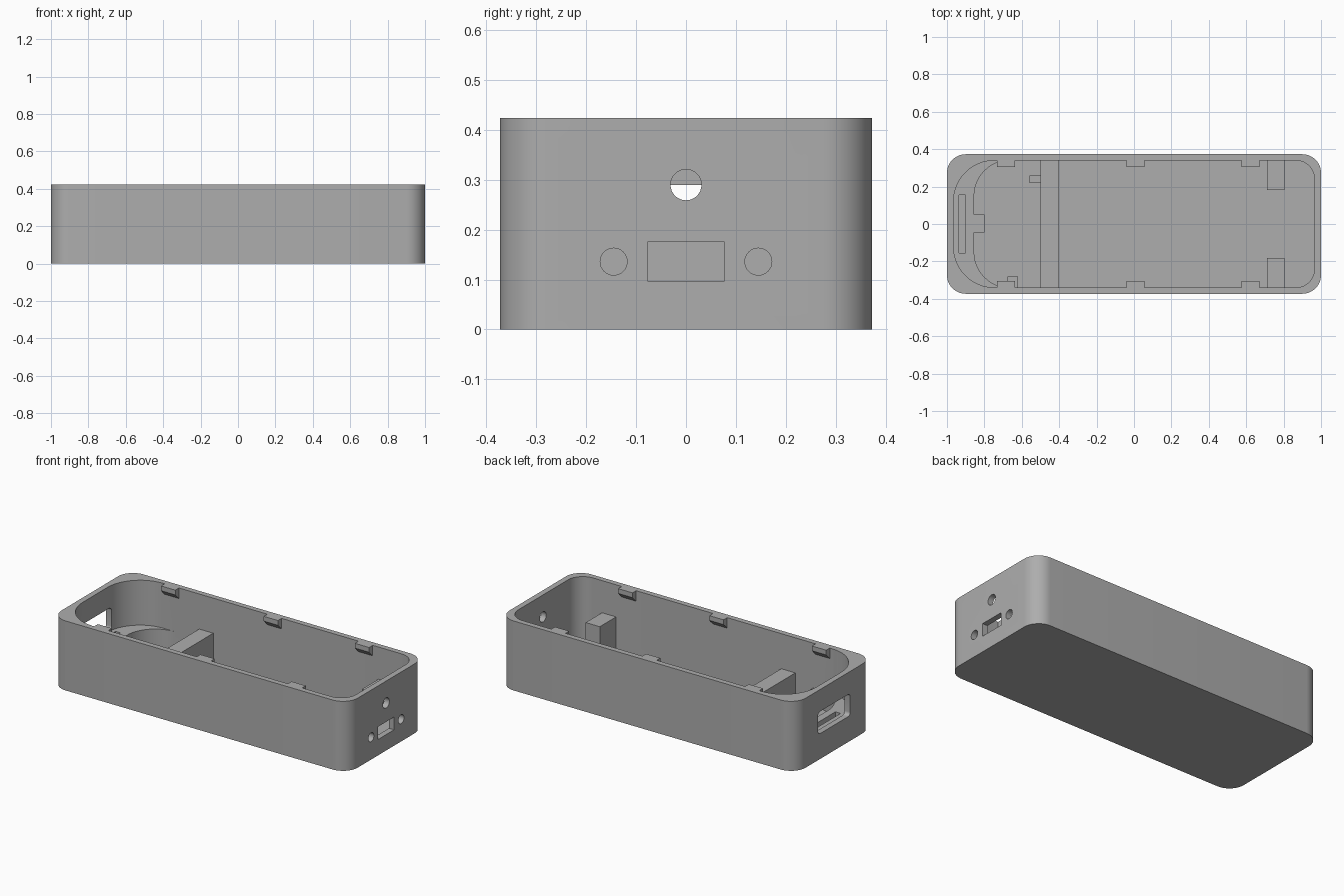
import bpy, bmesh
from math import sin, cos, pi, radians

if "Cube" in bpy.data.objects:
    bpy.data.objects.remove(bpy.data.objects["Cube"])

grey = bpy.data.materials.new("plain_grey")
grey.use_nodes = True
COLOUR = (0.42, 0.42, 0.42, 1)
grey.diffuse_color = COLOUR
grey.node_tree.nodes["Principled BSDF"].inputs["Base Color"].default_value = COLOUR

H, WALL_Y, RIM_X, FLOOR, LEDGE = 0.424, 0.34, 0.965, 0.035, 0.15


def rounded(a0, a1, b0, b1, r_low, r_high, n=12):
    """Rounded rectangle with its own radius at the low-a and high-a ends."""
    pts = []
    for a, b, r, sa, sb, start in ((a1, b1, r_high, -1, -1, 0), (a0, b1, r_low, 1, -1, 1),
                                   (a0, b0, r_low, 1, 1, 2), (a1, b0, r_high, -1, 1, 3)):
        for i in range(n + 1):
            t = (start + i / n) * pi / 2
            pts.append((a + sa * r + r * cos(t), b + sb * r + r * sin(t)))
    return pts


def circle(a, b, r, n=32):
    return [(a + r * cos(2 * pi * i / n), b + r * sin(2 * pi * i / n)) for i in range(n)]


def rect(a0, a1, b0, b1):
    return [(a0, b0), (a1, b0), (a1, b1), (a0, b1)]


def prism(name, pts, lo, hi, axis="z"):
    """Extrude a flat outline along z (outline in xy) or x (outline in yz)."""
    place = (lambda p, h: (*p, h)) if axis == "z" else (lambda p, h: (h, *p))
    bm = bmesh.new()
    base = bm.faces.new([bm.verts.new(place(p, lo)) for p in pts])
    out = bmesh.ops.extrude_face_region(bm, geom=[base])
    for v in out["geom"]:
        if isinstance(v, bmesh.types.BMVert):
            v.co["xyz".index(axis)] = hi
    bmesh.ops.recalc_face_normals(bm, faces=bm.faces)
    mesh = bpy.data.meshes.new(name)
    bm.to_mesh(mesh)
    bm.free()
    mesh.materials.append(grey)
    ob = bpy.data.objects.new(name, mesh)
    bpy.context.collection.objects.link(ob)
    return ob


def activate(ob):
    bpy.ops.object.select_all(action="DESELECT")
    ob.select_set(True)
    bpy.context.view_layer.objects.active = ob


def cut(ob, cutter):
    cutter.hide_render = True
    mod = ob.modifiers.new("cut", "BOOLEAN")
    mod.operation, mod.solver, mod.object = "DIFFERENCE", "EXACT", cutter
    activate(ob)
    bpy.ops.object.modifier_apply(modifier=mod.name)
    bpy.data.objects.remove(cutter)


# Open case: outer block, main cavity, then the wider cavity above the end ledge
case = prism("case", rounded(-1, 1, -0.373, 0.373, 0.1, 0.1), 0, H)
cut(case, prism("cavity", rounded(-0.855, RIM_X, -WALL_Y, WALL_Y, 0.19, 0.1), FLOOR, 0.6))
cut(case, prism("ledge_cavity", rounded(-RIM_X, 0, -WALL_Y, WALL_Y, 0.22, 0.01), LEDGE, 0.6))

# Groove in the ledge and window in the left-hand end
cut(case, prism("groove", rect(-0.935, -0.9, -0.155, 0.155), 0.07, 0.3))
cut(case, prism("window", rounded(-0.155, 0.155, 0.155, 0.29, 0.02, 0.02, 6), -1.1, -0.92, "x"))

# Port, screw holes and round hole in the other end
cut(case, prism("port", rect(-0.077, 0.077, 0.097, 0.175), 0.9, 1.1, "x"))
for y, z, r in ((-0.145, 0.136, 0.027), (0.145, 0.136, 0.027), (0, 0.29, 0.031)):
    cut(case, prism("hole", circle(y, z, r), 0.9, 1.1, "x"))
activate(case)
bpy.ops.object.shade_smooth_by_angle(angle=radians(30))

# Cross bar and small stops on the floor
prism("cross_bar", rect(-0.5, -0.405, -WALL_Y, WALL_Y), FLOOR, 0.21)
prism("bar_stop", rect(-0.56, -0.5, 0.22, 0.26), FLOOR, 0.15)
prism("wall_stop", rect(-0.675, -0.62, -WALL_Y, -0.28), FLOOR, 0.15)
prism("ledge_tab", rect(-0.855, -0.8, -0.045, 0.05), FLOOR, LEDGE)

# Mirrored mounting posts and lid clips along both long walls
for side, label in ((1, "back"), (-1, "front")):
    y0, y1 = sorted((side * 0.183, side * WALL_Y))
    prism(label + "_post", rect(0.71, 0.805, y0, y1), FLOOR, 0.228)
    outline = [(side * y, z) for y, z in
               ((WALL_Y, H), (0.305, H), (0.305, 0.395), (WALL_Y, 0.36))]
    for i, x in enumerate((-0.733, -0.04, 0.575)):
        prism(f"{label}_clip_{i + 1}", outline, x, x + 0.096, "x")
